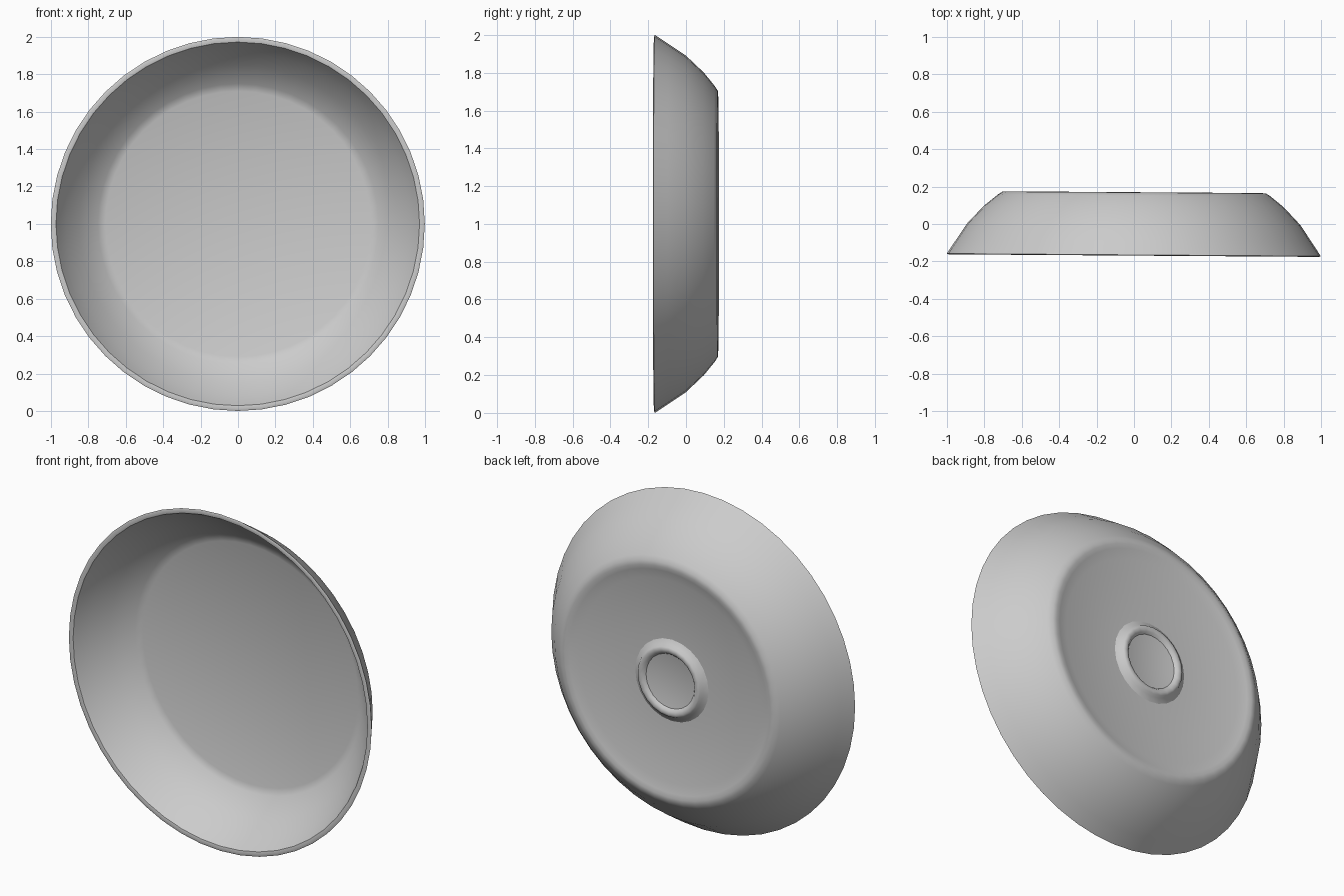
import bpy, bmesh, math

if "Cube" in bpy.data.objects:
    bpy.data.objects.remove(bpy.data.objects["Cube"])

SEGMENTS = 48
CENTRE_Z = 1.0
TILT = math.radians(-0.4)  # the dish leans very slightly round the vertical


def lathe(name, profile, segments=SEGMENTS, angle=40):
    """Revolve (radius, y) points round the y axis."""
    bm = bmesh.new()
    rings = []
    for r, y in profile:
        if r == 0:
            rings.append([bm.verts.new((0, y, 0))] * segments)
        else:
            rings.append([bm.verts.new((r * math.cos(2 * math.pi * i / segments), y,
                                        r * math.sin(2 * math.pi * i / segments)))
                          for i in range(segments)])
    for a, b in zip(rings, rings[1:]):
        for i in range(segments):
            j = (i + 1) % segments
            quad = list(dict.fromkeys((a[i], a[j], b[j], b[i])))
            bm.faces.new(quad)
    bmesh.ops.recalc_face_normals(bm, faces=bm.faces)
    mesh = bpy.data.meshes.new(name)
    bm.to_mesh(mesh)
    bm.free()
    obj = bpy.data.objects.new(name, mesh)
    bpy.context.collection.objects.link(obj)
    obj.location.z = CENTRE_Z
    obj.rotation_euler.z = TILT
    bpy.ops.object.select_all(action='DESELECT')
    obj.select_set(True)
    bpy.context.view_layer.objects.active = obj
    bpy.ops.object.shade_smooth_by_angle(angle=math.radians(angle))
    return obj


# Dish: flat floor, flared wall, thin lip, outer wall, recessed back
lathe("dish", [
    (0, 0.115), (0.71, 0.115), (0.75, 0.10), (0.85, 0.00), (0.92, -0.08),
    (0.96, -0.145), (0.972, -0.165), (0.99, -0.169), (1.0, -0.165),
    (0.95, -0.09), (0.89, 0.0), (0.80, 0.095), (0.73, 0.152), (0.705, 0.168),
    (0.68, 0.17), (0.655, 0.164), (0.60, 0.150), (0.22, 0.130), (0, 0.130),
])

# Hub: raised foot ring with a shallow hollow on the back
lathe("hub_ring", [
    (0.25, 0.127), (0.215, 0.145), (0.205, 0.160), (0.19, 0.165),
    (0.172, 0.160), (0.160, 0.146), (0.10, 0.137), (0, 0.134),
], segments=24)
